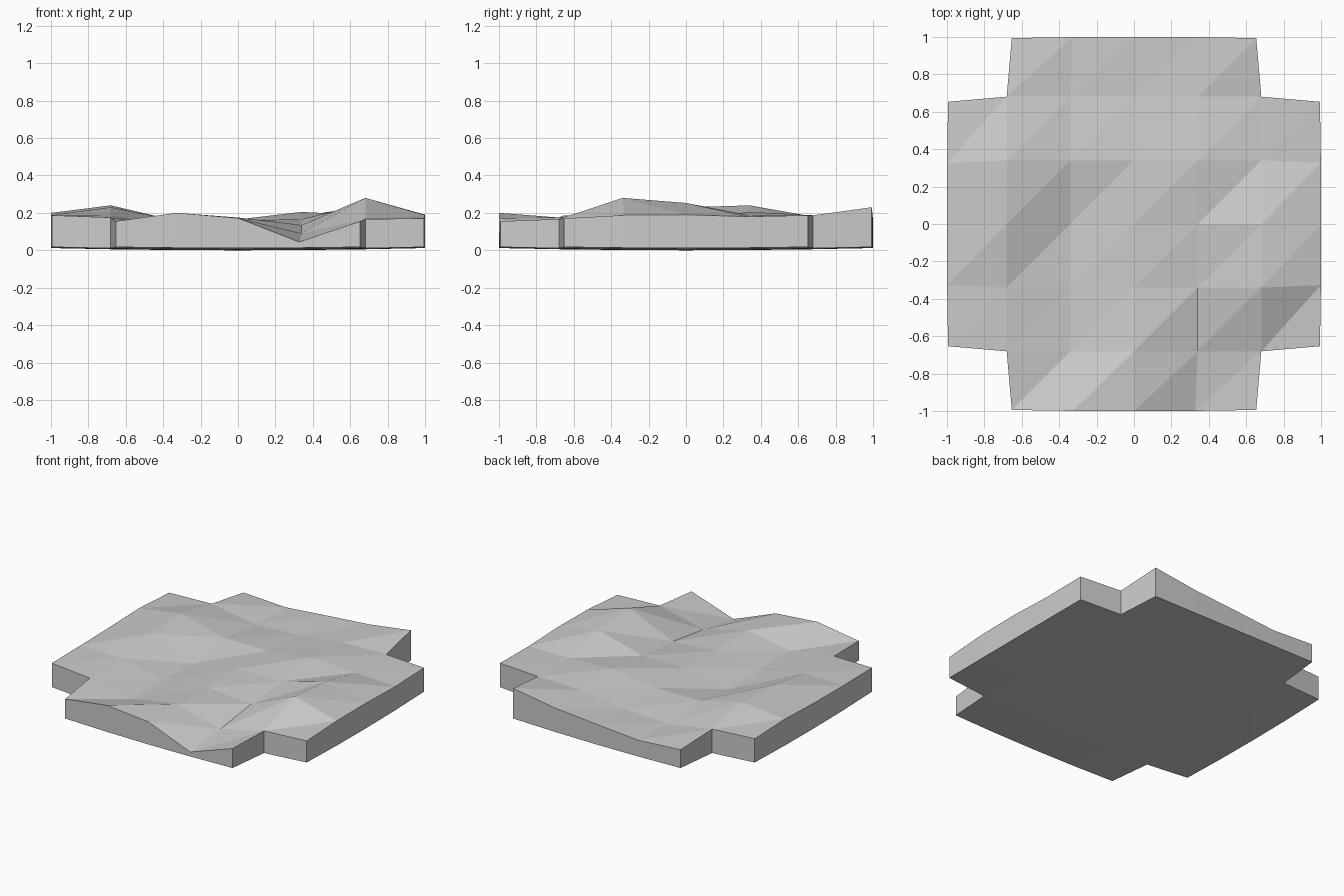
import bpy, bmesh

if "Cube" in bpy.data.objects:
    bpy.data.objects.remove(bpy.data.objects["Cube"])

# Grid line positions (same in x and y) and surface heights, front row first
LINES = [-1.0, -0.68, -0.34, 0.0, 0.34, 0.68, 1.0]
HEIGHTS = [
    [0.00, 0.155, 0.20, 0.172, 0.045, 0.155, 0.00],
    [0.187, 0.175, 0.12, 0.175, 0.09, 0.167, 0.17],
    [0.187, 0.185, 0.12, 0.16, 0.135, 0.28, 0.188],
    [0.19, 0.23, 0.11, 0.165, 0.165, 0.253, 0.19],
    [0.20, 0.24, 0.16, 0.16, 0.205, 0.187, 0.18],
    [0.185, 0.18, 0.125, 0.14, 0.18, 0.187, 0.187],
    [0.00, 0.147, 0.128, 0.155, 0.182, 0.23, 0.00],
]


def floor_point(i, j):
    """Grid point, with the outer rim drawn in and lifted slightly at its ends."""
    x, y = LINES[i], LINES[j]
    fx, fy = x, y
    if j in (0, 6):
        fx *= 0.96
        fy *= 1 - 0.015 * x * x
    if i in (0, 6):
        fy *= 0.96
        fx *= 1 - 0.015 * y * y
    return fx, fy, 0.012 * (x * x + y * y)


# Terrain tile: triangulated cross-shaped floor, extruded into uneven ground
bm = bmesh.new()
verts, height = {}, {}
for j in range(7):
    for i in range(7):
        if i in (0, 6) and j in (0, 6):
            continue
        verts[i, j] = bm.verts.new(floor_point(i, j))
        height[tuple(round(c, 3) for c in verts[i, j].co.xy)] = HEIGHTS[j][i]
for j in range(6):
    for i in range(6):
        if i in (0, 5) and j in (0, 5):
            continue
        a, b = verts[i, j], verts[i + 1, j]
        c, d = verts[i + 1, j + 1], verts[i, j + 1]
        bm.faces.new((a, b, c))
        bm.faces.new((a, c, d))

# Raise the copied surface to its heights, keeping the floor below
res = bmesh.ops.extrude_face_region(bm, geom=bm.faces[:], use_keep_orig=True)
for v in res["geom"]:
    if isinstance(v, bmesh.types.BMVert):
        v.co.z = height[tuple(round(c, 3) for c in v.co.xy)]
bmesh.ops.recalc_face_normals(bm, faces=bm.faces[:])

mesh = bpy.data.meshes.new("terrain_tile")
bm.to_mesh(mesh)
bm.free()
tile = bpy.data.objects.new("terrain_tile", mesh)
bpy.context.collection.objects.link(tile)
